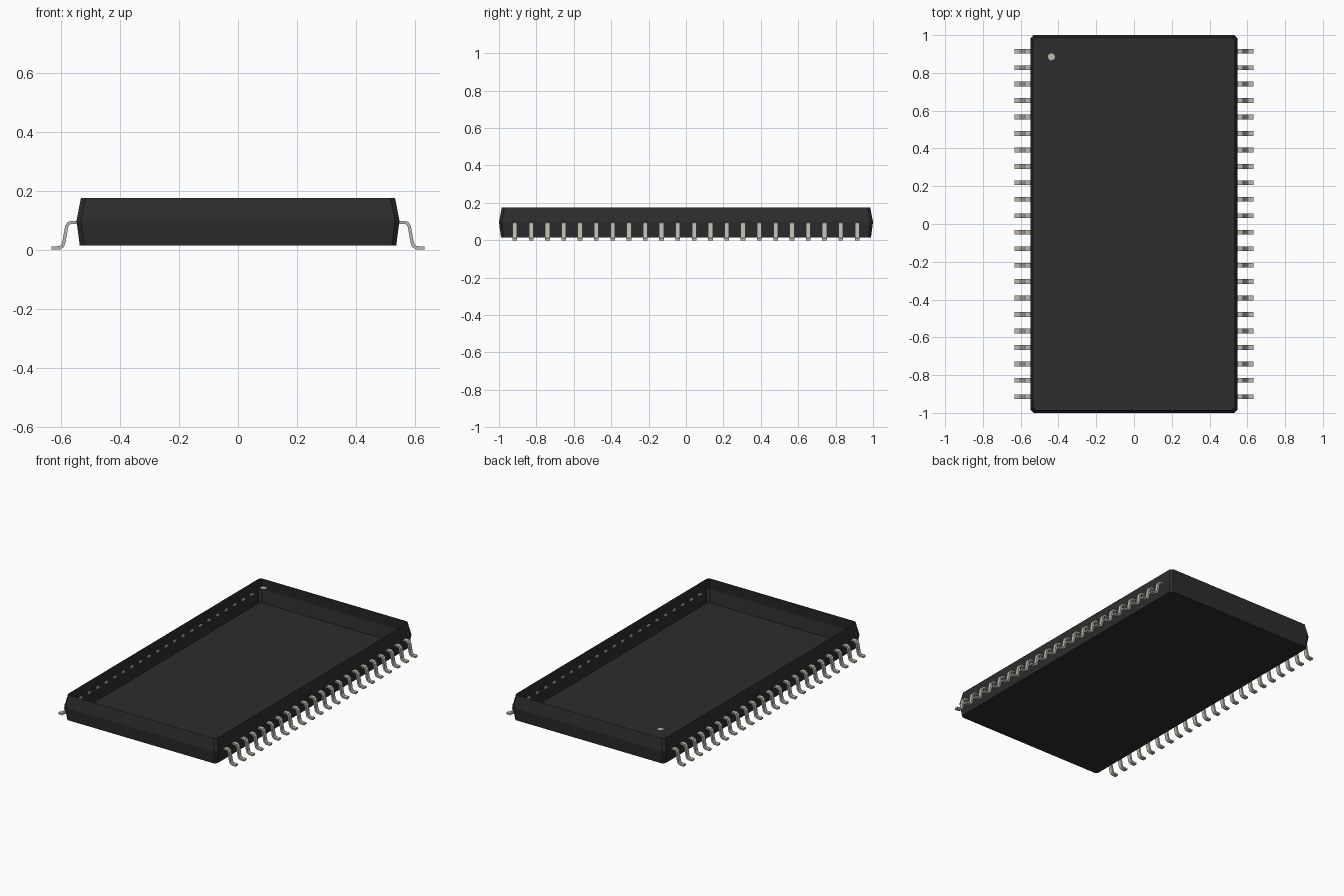
import bpy, bmesh, math
from mathutils import Vector

cube = bpy.data.objects.get("Cube")
if cube:
    bpy.data.objects.remove(cube, do_unlink=True)


def material(name, rgb, rough):
    m = bpy.data.materials.new(name)
    m.use_nodes = True
    m.diffuse_color = (*rgb, 1)
    bsdf = next(n for n in m.node_tree.nodes if n.type == 'BSDF_PRINCIPLED')
    bsdf.inputs["Base Color"].default_value = (*rgb, 1)
    bsdf.inputs["Roughness"].default_value = rough
    return m


BLACK = material("black plastic", (0.026, 0.026, 0.026), 0.7)
METAL = material("tinned metal", (0.50, 0.49, 0.43), 0.5)


def mesh_from(bm, name, mat):
    me = bpy.data.meshes.new(name)
    bm.to_mesh(me)
    bm.free()
    me.materials.append(mat)
    return me


def add_object(name, me, loc=(0, 0, 0), turn=0.0):
    ob = bpy.data.objects.new(name, me)
    ob.location = loc
    ob.rotation_euler.z = turn
    bpy.context.collection.objects.link(ob)
    return ob


# Package body: open-topped shell, widest at the seam, chamfered corners
def ring(bm, hx, hy, z, c=0.015):
    pts = [(hx, hy - c), (hx - c, hy), (c - hx, hy), (-hx, hy - c),
           (-hx, c - hy), (c - hx, -hy), (hx - c, -hy), (hx, c - hy)]
    return [bm.verts.new((x, y, z)) for x, y in pts]


bm = bmesh.new()
levels = [(0.536, 0.989, 0.015), (0.547, 1.0, 0.098), (0.532, 0.985, 0.175)]
rings = [ring(bm, *lv) for lv in levels]
bm.faces.new(reversed(rings[0]))
for lo, hi in zip(rings, rings[1:]):
    for i in range(8):
        j = (i + 1) % 8
        bm.faces.new((lo[i], lo[j], hi[j], hi[i]))
add_object("package_body", mesh_from(bm, "package_body", BLACK))

# Pin one marker: small flat octagon level with the rim
bm = bmesh.new()
bmesh.ops.create_circle(bm, cap_ends=True, segments=8, radius=0.022)
add_object("pin_one_marker", mesh_from(bm, "pin_one_marker", METAL),
           (-0.437, 0.885, 0.175))

# Gull-wing lead: S-shaped centre line given thickness, then extruded in y
THICK, WIDTH = 0.011, 0.025
path = [Vector(p) for p in [
    (0.536, 0.092), (0.566, 0.092), (0.574, 0.089), (0.580, 0.080),
    (0.590, 0.024), (0.594, 0.013), (0.603, 0.0065), (0.632, 0.0055)]]
upper, lower = [], []
for i, p in enumerate(path):
    d = (path[min(i + 1, len(path) - 1)] - path[max(i - 1, 0)]).normalized()
    n = Vector((-d.y, d.x)) * THICK / 2
    upper.append(p + n)
    lower.append(p - n)
bm = bmesh.new()
sections = []
for u, l in zip(upper, lower):
    sections.append([bm.verts.new((q.x, y, max(q.y, 0.0))) for q, y in
                     ((u, -WIDTH / 2), (u, WIDTH / 2), (l, WIDTH / 2), (l, -WIDTH / 2))])
for a, b in zip(sections, sections[1:]):
    for i in range(4):
        j = (i + 1) % 4
        bm.faces.new((a[i], a[j], b[j], b[i]))
bm.faces.new(sections[0])
bm.faces.new(sections[-1])
bmesh.ops.recalc_face_normals(bm, faces=bm.faces[:])
lead = mesh_from(bm, "lead", METAL)

# Twenty-two leads along each long side
COUNT, END = 22, 0.915
for k in range(COUNT):
    y = -END + 2 * END * k / (COUNT - 1)
    add_object(f"lead_left_{k + 1}", lead, (0, y, 0))
    add_object(f"lead_right_{k + 1}", lead, (0, y, 0), math.pi)
